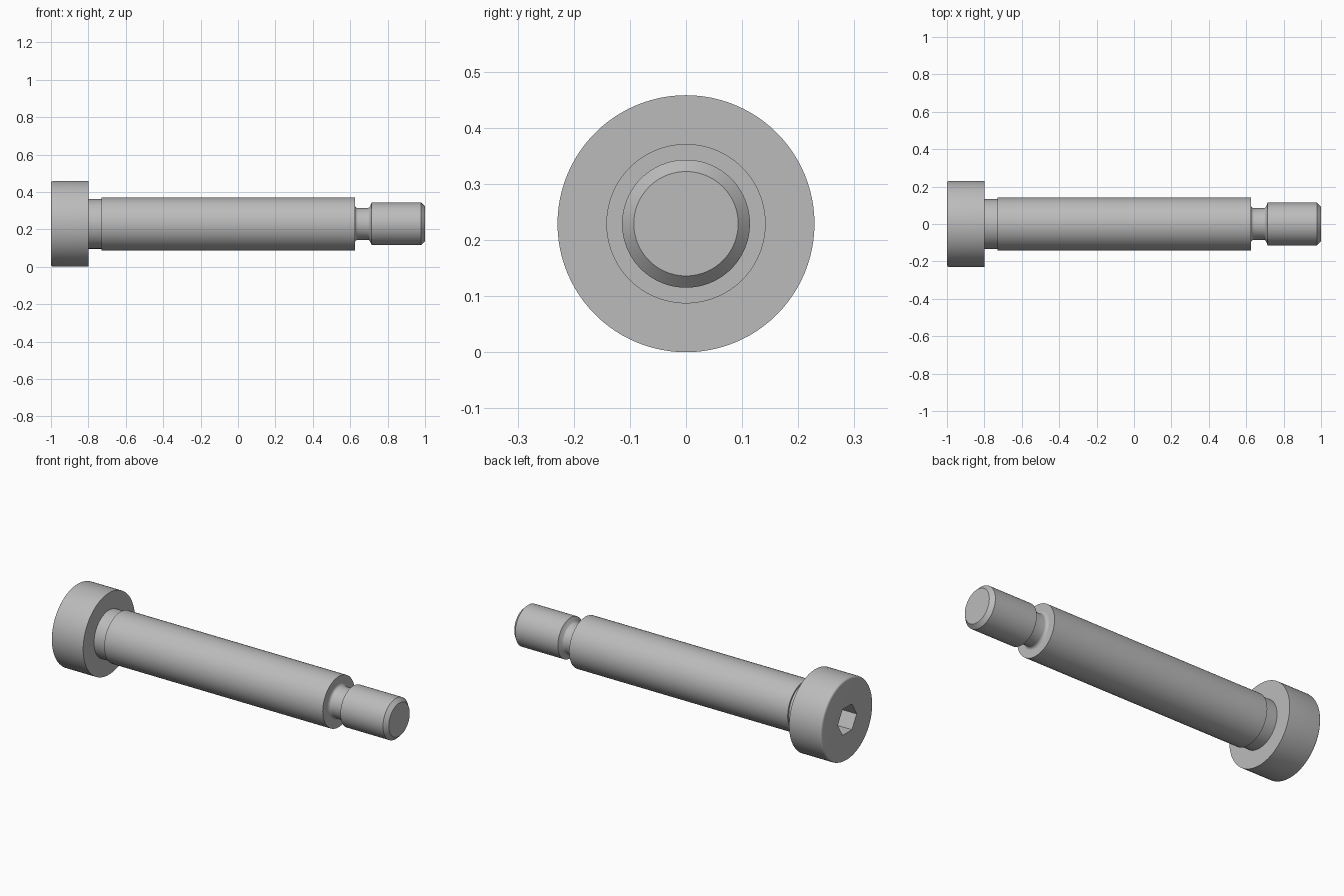
import bpy
import bmesh
from math import cos, sin, pi, radians
from mathutils import Matrix, Vector

if "Cube" in bpy.data.objects:
    bpy.data.objects.remove(bpy.data.objects["Cube"], do_unlink=True)

SIDES = 96
AXIS_Z = 0.229

steel = bpy.data.materials.new("grey steel")
steel.use_nodes = True
grey = (0.5, 0.5, 0.5, 1)
steel.diffuse_color = grey
steel.node_tree.nodes["Principled BSDF"].inputs["Base Color"].default_value = grey


def finish(name, bm):
    """Turn a bmesh into a smooth-shaded object with sharp edges kept."""
    bmesh.ops.remove_doubles(bm, verts=bm.verts, dist=1e-5)
    bmesh.ops.recalc_face_normals(bm, faces=bm.faces)
    mesh = bpy.data.meshes.new(name)
    bm.to_mesh(mesh)
    bm.free()
    mesh.materials.append(steel)
    obj = bpy.data.objects.new(name, mesh)
    bpy.context.collection.objects.link(obj)
    return obj


def shade(obj):
    bpy.ops.object.select_all(action="DESELECT")
    obj.select_set(True)
    bpy.context.view_layer.objects.active = obj
    bpy.ops.object.shade_smooth_by_angle(angle=radians(25))


def lathe(name, profile):
    """Revolve (x, radius) points around the screw axis."""
    bm = bmesh.new()
    verts = [bm.verts.new((x, 0, AXIS_Z + r)) for x, r in profile]
    edges = [bm.edges.new(pair) for pair in zip(verts, verts[1:])]
    bmesh.ops.spin(bm, geom=verts + edges, cent=(0, 0, AXIS_Z), axis=(1, 0, 0),
                   angle=2 * pi, steps=SIDES, use_duplicate=False)
    # Close flat ends with single faces
    bmesh.ops.remove_doubles(bm, verts=bm.verts, dist=1e-5)
    rim = [e for e in bm.edges if e.is_boundary]
    bmesh.ops.holes_fill(bm, edges=rim, sides=0)
    return finish(name, bm)


def fillet(cx, cr, radius, start, end, steps=6):
    """Arc of profile points, angles in degrees."""
    angles = [radians(start + (end - start) * i / steps) for i in range(steps + 1)]
    return [(cx + radius * cos(a), cr + radius * sin(a)) for a in angles]


# Cylindrical head with a small rounded front rim
head = lathe("head", fillet(-0.988, 0.217, 0.012, 180, 90) + [(-0.8, 0.229)])

# Hexagonal drive socket cut into the head
bm = bmesh.new()
bmesh.ops.create_cone(bm, cap_ends=True, segments=6, radius1=0.0835, radius2=0.0835,
                      depth=0.2)
turn = Matrix.Rotation(pi / 2, 4, "Y")
bmesh.ops.transform(bm, matrix=turn, verts=bm.verts)
# Turn so that two corners point sideways
corner = max(bm.verts, key=lambda v: v.co.y).co
if abs(corner.z) > 0.01:
    bmesh.ops.rotate(bm, verts=bm.verts, matrix=Matrix.Rotation(pi / 6, 3, "X"))
bmesh.ops.translate(bm, verts=bm.verts, vec=Vector((-1.005, 0, AXIS_Z)))
cutter = finish("socket_cutter", bm)
cutter.hide_render = True

cut = head.modifiers.new("socket", "BOOLEAN")
cut.operation = "DIFFERENCE"
cut.solver = "EXACT"
cut.object = cutter
bpy.context.view_layer.objects.active = head
bpy.ops.object.modifier_apply(modifier=cut.name)
bpy.data.objects.remove(cutter, do_unlink=True)
shade(head)

# Relief under the head and the long ground shoulder
shade(lathe("shoulder", [(-0.8, 0.133), (-0.73, 0.133), (-0.73, 0.142), (0.625, 0.142)]))

# Undercut with filleted root, plain thread body and chamfered tip
thread = fillet(0.641, 0.101, 0.016, 180, 270)
thread += fillet(0.692, 0.101, 0.016, 270, 320)
thread += [(0.715, 0.114), (0.979, 0.114), (1.0, 0.093)]
shade(lathe("threaded_end", thread))
